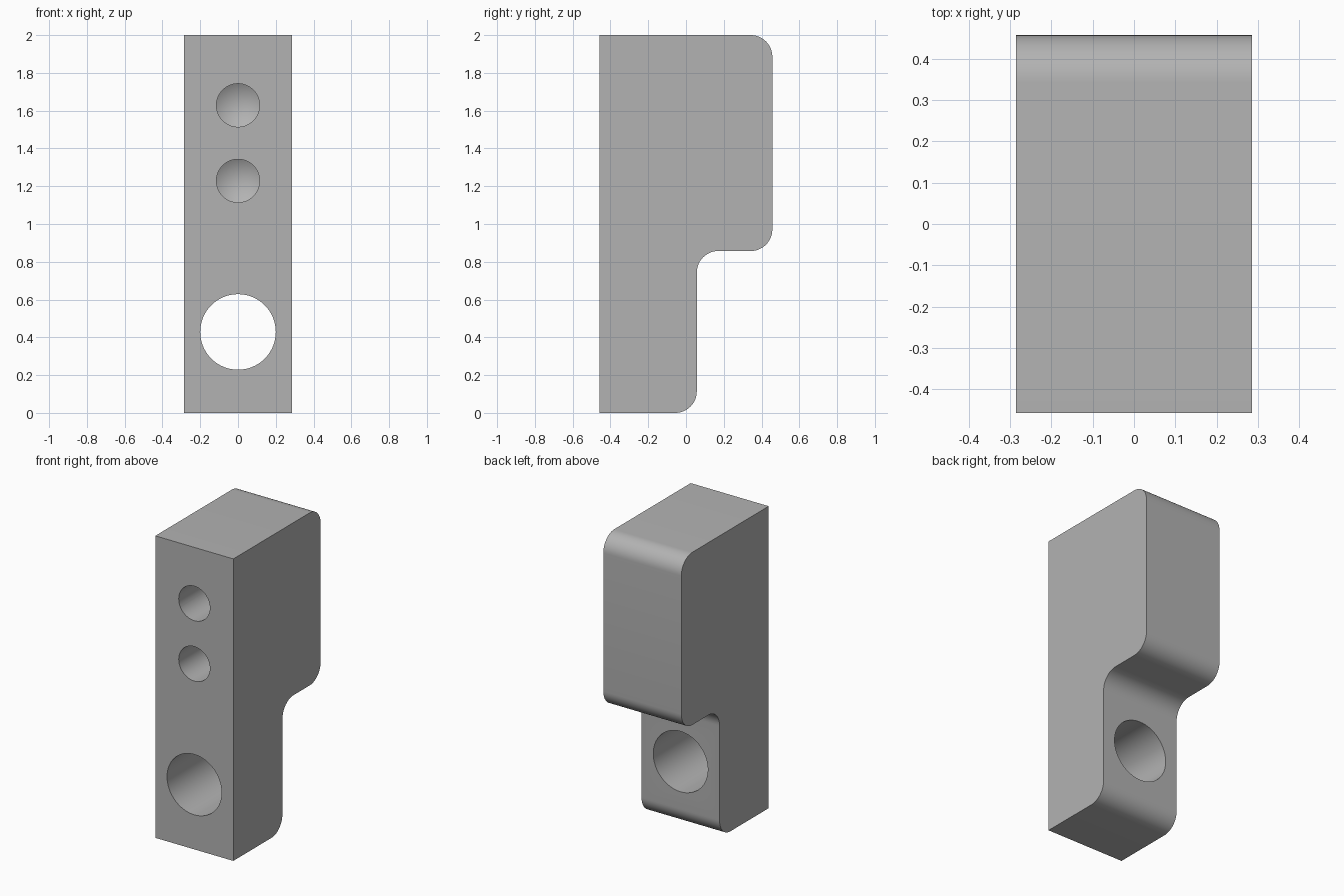
import bpy
import bmesh
import math
from mathutils import Matrix, Vector

if "Cube" in bpy.data.objects:
    bpy.data.objects.remove(bpy.data.objects["Cube"], do_unlink=True)

UNIT = 2 / 17.5          # one design unit of the block
HALF_WIDTH = 2.5 * UNIT
FRONT, BACK, STEP = -4 * UNIT, 4 * UNIT, 0.5 * UNIT
LEDGE = 7.5 * UNIT

grey = bpy.data.materials.new("plain grey")
grey.use_nodes = True
grey.diffuse_color = (0.45, 0.45, 0.45, 1)
grey.node_tree.nodes["Principled BSDF"].inputs["Base Color"].default_value = grey.diffuse_color


def make_object(name, bm):
    bmesh.ops.recalc_face_normals(bm, faces=bm.faces)
    mesh = bpy.data.meshes.new(name)
    bm.to_mesh(mesh)
    bm.free()
    mesh.materials.append(grey)
    obj = bpy.data.objects.new(name, mesh)
    bpy.context.collection.objects.link(obj)
    return obj


# Stepped block: side profile extruded across the width, back corners rounded
outline = [(FRONT, 0), (STEP, 0), (STEP, LEDGE), (BACK, LEDGE), (BACK, 2), (FRONT, 2)]
bm = bmesh.new()
face = bm.faces.new([bm.verts.new((-HALF_WIDTH, y, z)) for y, z in outline])
side = bmesh.ops.extrude_face_region(bm, geom=[face])["geom"]
bmesh.ops.translate(bm, vec=(2 * HALF_WIDTH, 0, 0),
                    verts=[v for v in side if isinstance(v, bmesh.types.BMVert)])
corners = [e for e in bm.edges
           if abs(e.verts[0].co.x - e.verts[1].co.x) > HALF_WIDTH
           and e.verts[0].co.y > FRONT + UNIT]
bmesh.ops.bevel(bm, geom=corners, offset=UNIT, segments=12, profile=0.5, affect='EDGES')
block = make_object("stepped_block", bm)


# Drill: cylinder entering from the front, with a conical tip for blind holes
def drill(name, z, radius, depth, tip):
    bm = bmesh.new()
    start = FRONT - 0.1
    segments = 64
    rings = []
    for y in (start, FRONT + depth):
        rings.append([bm.verts.new((radius * math.cos(a), y, z + radius * math.sin(a)))
                      for a in (math.tau * i / segments for i in range(segments))])
    point = bm.verts.new((0, FRONT + depth + tip, z))
    bm.faces.new(rings[0])
    for i in range(segments):
        j = (i + 1) % segments
        bm.faces.new((rings[0][i], rings[0][j], rings[1][j], rings[1][i]))
        if tip:
            bm.faces.new((rings[1][i], rings[1][j], point))
    if not tip:
        bm.verts.remove(point)
        bm.faces.new(rings[1])
    cutter = make_object(name, bm)
    cutter.hide_render = True
    cut = block.modifiers.new(name, 'BOOLEAN')
    cut.object = cutter
    cut.operation = 'DIFFERENCE'
    cut.solver = 'EXACT'
    return cutter


cutters = [
    drill("through_hole_cutter", 3.75 * UNIT, 1.75 * UNIT, 1.0, 0),
    drill("lower_blind_hole_cutter", 10.75 * UNIT, UNIT, 5 * UNIT, 0.6 * UNIT),
    drill("upper_blind_hole_cutter", 14.25 * UNIT, UNIT, 5 * UNIT, 0.6 * UNIT),
]

# Apply the cuts and remove the helpers
bpy.ops.object.select_all(action='DESELECT')
block.select_set(True)
bpy.context.view_layer.objects.active = block
for cutter in cutters:
    bpy.ops.object.modifier_apply(modifier=cutter.name)
for cutter in cutters:
    bpy.data.objects.remove(cutter, do_unlink=True)

bpy.ops.object.shade_smooth_by_angle(angle=math.radians(25))
